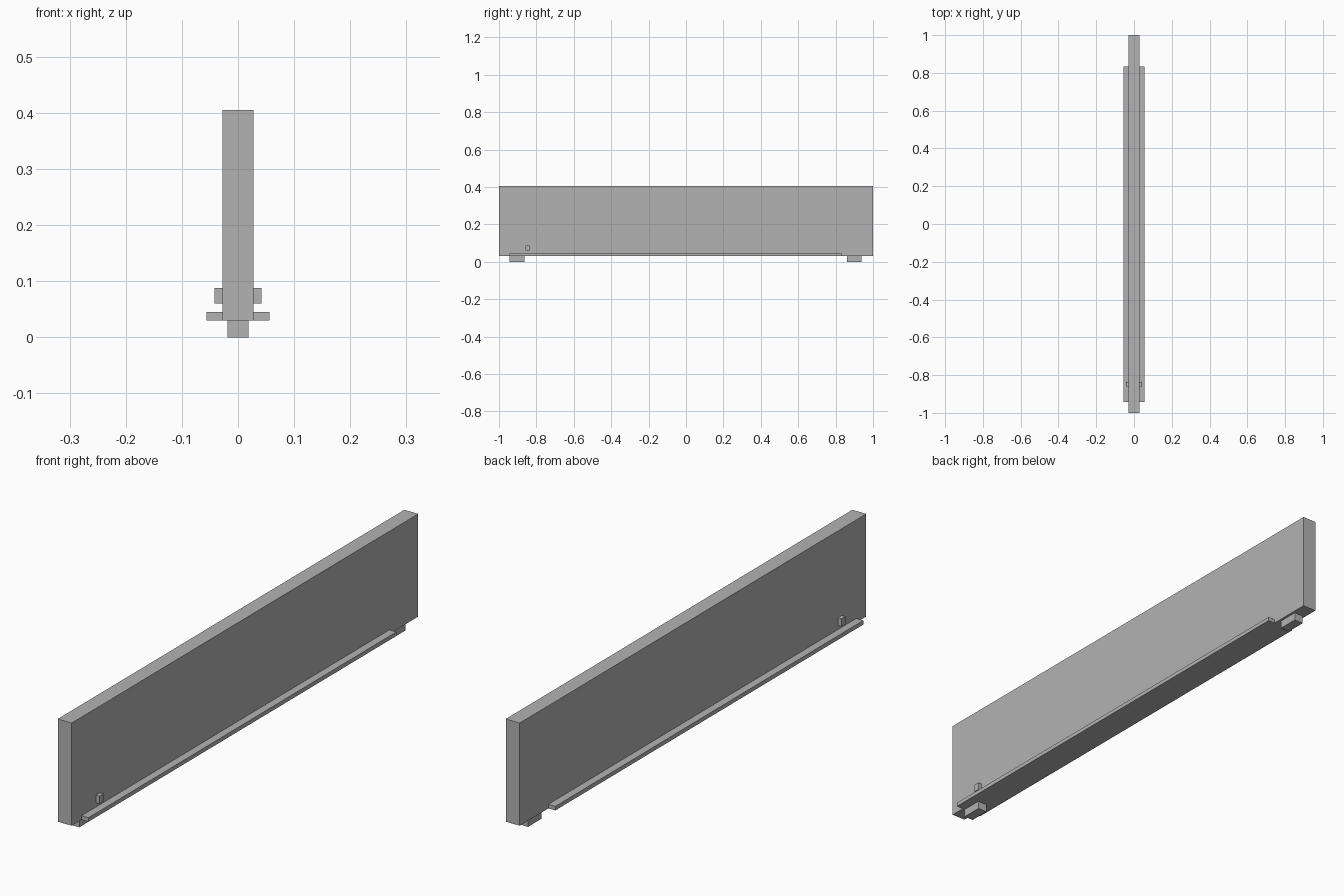
import bpy

cube = bpy.data.objects.get("Cube")
if cube:
    bpy.data.objects.remove(cube, do_unlink=True)

# Single grey finish
grey = bpy.data.materials.new("plain grey")
grey.use_nodes = True
colour = (0.45, 0.45, 0.45, 1)
grey.diffuse_color = colour
grey.node_tree.nodes["Principled BSDF"].inputs["Base Color"].default_value = colour


def box(name, x, y, z):
    """Box spanning the given (low, high) range on each axis."""
    spans = (x, y, z)
    bpy.ops.mesh.primitive_cube_add(size=1, location=[(a + b) / 2 for a, b in spans])
    obj = bpy.context.object
    obj.name = name
    obj.scale = [b - a for a, b in spans]
    bpy.ops.object.transform_apply(location=False, rotation=False, scale=True)
    obj.data.materials.append(grey)
    return obj


HALF = 0.028    # half thickness of the panel
BASE = 0.03     # underside of the panel

# Main upright panel
box("panel", (-HALF, HALF), (-1, 1), (BASE, 0.405))

# Feet under both ends
box("front_foot", (-0.019, 0.019), (-0.943, -0.864), (0, BASE))
box("back_foot", (-0.019, 0.019), (0.86, 0.939), (0, BASE))

# Ledge strip and small peg on each side
for side, s in (("left", 1), ("right", -1)):
    ledge_x = sorted((s * HALF, s * 0.056))
    peg_x = sorted((s * HALF, s * 0.042))
    box(side + "_ledge", ledge_x, (-0.943, 0.834), (BASE, 0.045))
    box(side + "_peg", peg_x, (-0.859, -0.836), (0.06, 0.088))
